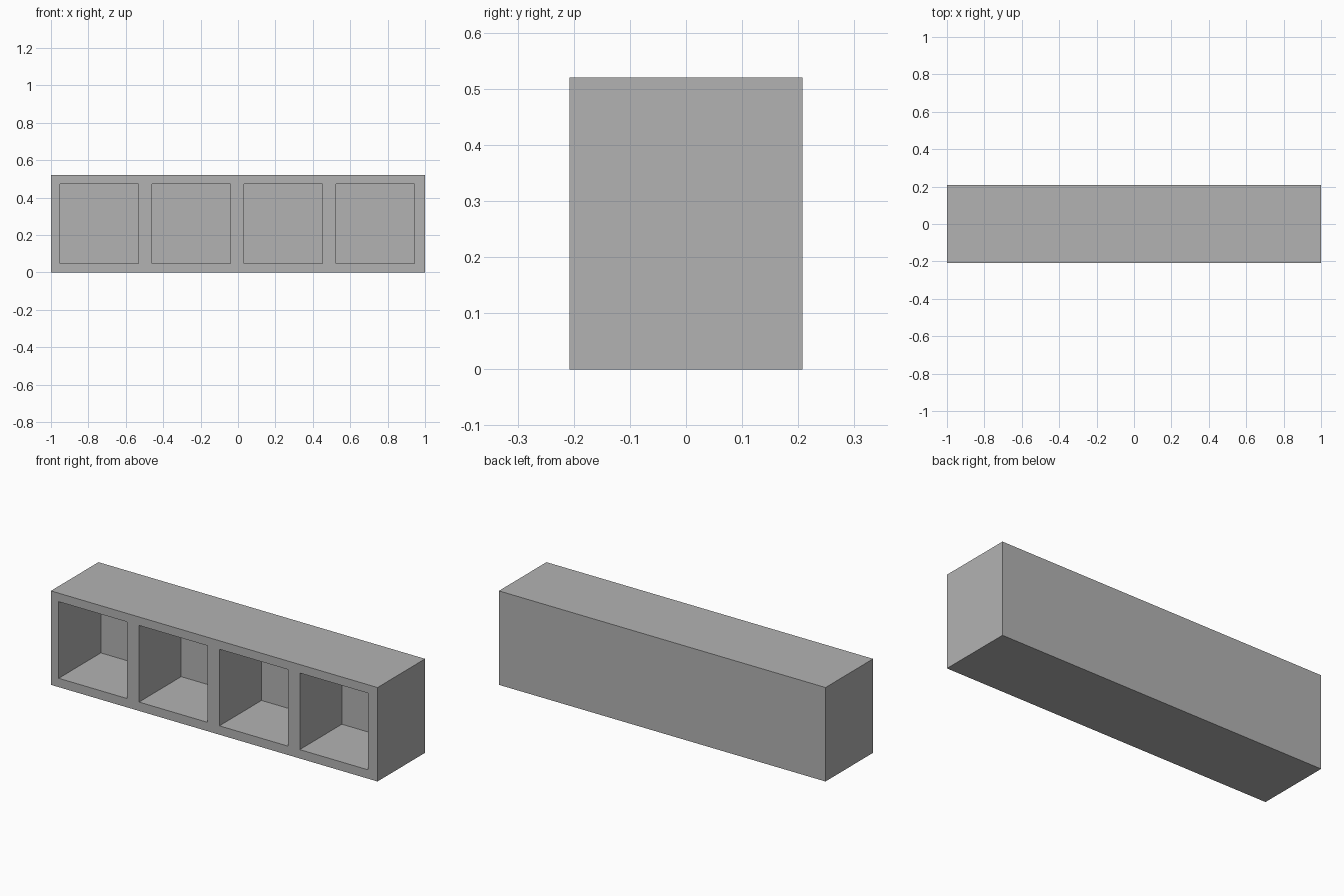
import bpy, bmesh
from mathutils import Matrix, Vector

cube = bpy.data.objects.get("Cube")
if cube:
    bpy.data.objects.remove(cube, do_unlink=True)

LENGTH, DEPTH, HEIGHT = 2.0, 0.416, 0.52
BAY, PITCH, FIRST = 0.419, 0.492, -0.952
BOTTOM, TOP, RECESS = 0.049, 0.473, 0.368

# Solid case
bm = bmesh.new()
bmesh.ops.create_cube(bm, size=1, matrix=Matrix.Translation((0, 0, HEIGHT / 2))
                      @ Matrix.Diagonal((LENGTH, DEPTH, HEIGHT, 1)))


def slice_at(point, normal):
    geom = bm.verts[:] + bm.edges[:] + bm.faces[:]
    bmesh.ops.bisect_plane(bm, geom=geom, plane_co=point, plane_no=normal)


# Cut lines around the four bays
bays = [(FIRST + i * PITCH, FIRST + i * PITCH + BAY) for i in range(4)]
for left, right in bays:
    slice_at((left, 0, 0), (1, 0, 0))
    slice_at((right, 0, 0), (1, 0, 0))
for z in (BOTTOM, TOP):
    slice_at((0, 0, z), (0, 0, 1))


def is_opening(face):
    c = face.calc_center_median()
    return (face.normal.y < -0.9 and BOTTOM < c.z < TOP
            and any(l < c.x < r for l, r in bays))


# Push the openings back to form open compartments
bm.normal_update()
openings = [f for f in bm.faces if is_opening(f)]
pushed = bmesh.ops.extrude_face_region(bm, geom=openings)["geom"]
bmesh.ops.translate(bm, vec=Vector((0, RECESS, 0)),
                    verts=[v for v in pushed if isinstance(v, bmesh.types.BMVert)])
bmesh.ops.delete(bm, geom=[f for f in openings if f.is_valid], context="FACES")

# Merge the leftover flat strips
bmesh.ops.dissolve_limit(bm, angle_limit=0.01, verts=bm.verts[:], edges=bm.edges[:])
bmesh.ops.recalc_face_normals(bm, faces=bm.faces[:])

mesh = bpy.data.meshes.new("cubby_shelf")
bm.to_mesh(mesh)
bm.free()
shelf = bpy.data.objects.new("cubby_shelf", mesh)
bpy.context.collection.objects.link(shelf)

# Plain grey finish
grey = bpy.data.materials.new("plain_grey")
grey.use_nodes = True
colour = (0.45, 0.45, 0.45, 1)
grey.diffuse_color = colour
grey.node_tree.nodes["Principled BSDF"].inputs["Base Color"].default_value = colour
mesh.materials.append(grey)
